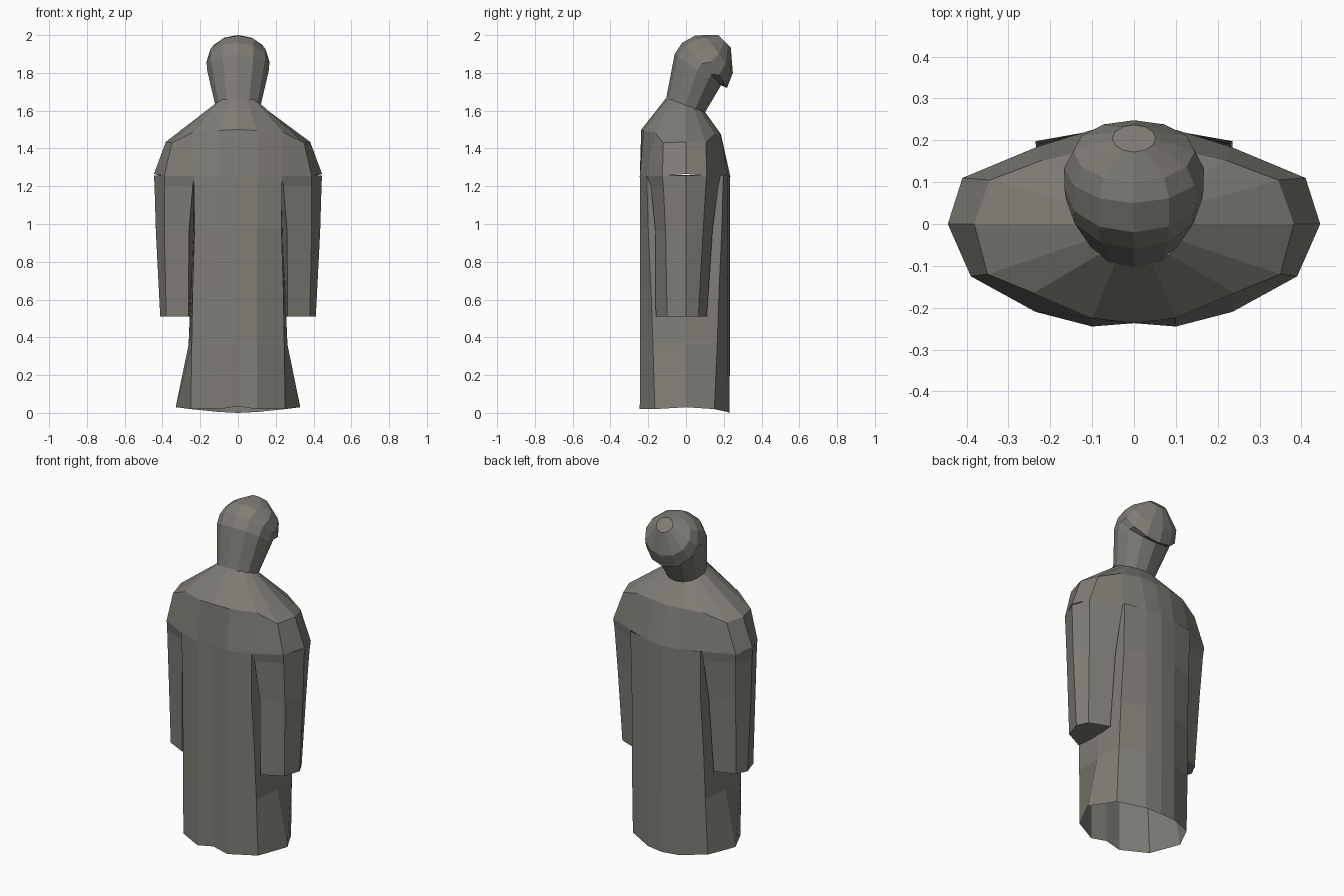
import bpy, bmesh, math

if "Cube" in bpy.data.objects:
    bpy.data.objects.remove(bpy.data.objects["Cube"])

stone = bpy.data.materials.new("warm grey stone")
stone.diffuse_color = (0.215, 0.205, 0.18, 1)
stone.use_nodes = True
stone.node_tree.nodes["Principled BSDF"].inputs["Base Color"].default_value = stone.diffuse_color


def full(half):
    """Close a half outline (x >= 0, listed from -y to +y) by mirroring it in x."""
    return half + [(-x, y, z) for x, y, z in reversed(half[1:-1])]


def loft(name, rings, cap_start=False, cap_end=False):
    """Skin rings of equal point count into a flat-shaded object."""
    bm = bmesh.new()
    rows = [[bm.verts.new(p) for p in ring] for ring in rings]
    n = len(rows[0])
    for a, b in zip(rows, rows[1:]):
        for i in range(n):
            j = (i + 1) % n
            bm.faces.new((a[i], a[j], b[j], b[i]))
    if cap_start:
        bm.faces.new(rows[0][::-1])
    if cap_end:
        bm.faces.new(rows[-1])
    bmesh.ops.recalc_face_normals(bm, faces=bm.faces)
    mesh = bpy.data.meshes.new(name)
    bm.to_mesh(mesh)
    bm.free()
    mesh.materials.append(stone)
    ob = bpy.data.objects.new(name, mesh)
    bpy.context.collection.objects.link(ob)
    return ob


# Robe: open flared skirt with an uneven hem
hem = [(0, -.235, .035), (.1, -.245, .02), (.25, -.165, .02), (.33, 0, .03),
       (.25, .15, .02), (.1, .22, .005), (0, .23, 0)]


def robe_ring(z, side, corner_x, corner_y):
    return full([(0, -.237, z), (.1, -.243, z), (corner_x, -corner_y, z), (side, 0, z),
                 (corner_x, corner_y - .01, z), (.1, .222, z), (0, .233, z)])


loft("robe", [full(hem), robe_ring(.36, .262, .245, .175), robe_ring(.65, .25, .24, .185),
              robe_ring(.98, .235, .23, .2), robe_ring(1.26, .23, .235, .208)])

# Shoulders: mantle from the arm line up to the neck
chest = [(0, -.237, 1.25), (.1, -.245, 1.25), (.235, -.21, 1.255), (.39, -.125, 1.255),
         (.445, 0, 1.265), (.41, .11, 1.255), (.23, .185, 1.255), (.1, .225, 1.25), (0, .235, 1.25)]
mantle = [(0, -.237, 1.5), (.1, -.225, 1.495), (.24, -.165, 1.485), (.35, -.12, 1.43),
          (.382, 0, 1.435), (.345, .105, 1.43), (.22, .152, 1.475), (.1, .18, 1.48), (0, .185, 1.475)]
neck = [(.118 * math.sin(a), -.103 * math.cos(a), 1.63 + .04 * math.cos(a))
        for a in (i * math.pi / 8 for i in range(9))]
loft("shoulders", [full(chest), full(mantle), full(neck)])

# Arms: sleeves hanging from the shoulders, closed at the cuff
sleeve = [
    [(.23, -.21), (.39, -.125), (.445, 0), (.41, .11), (.23, .185), (.2, 0)],
    [(.24, -.185), (.39, -.12), (.442, 0), (.405, .105), (.235, .17), (.21, 0)],
    [(.26, -.162), (.39, -.108), (.435, 0), (.395, .09), (.25, .14), (.23, 0)],
    [(.262, -.16), (.38, -.1), (.412, 0), (.38, .065), (.262, .11), (.25, 0)],
]
heights = (1.258, 1.2, .96, .51)
for side, label in ((1, "right_arm"), (-1, "left_arm")):
    loft(label, [[(side * x, y, z) for x, y in ring] for ring, z in zip(sleeve, heights)],
         cap_end=True)


# Hood: rings tipped towards +y, each set by its rear point, face point and half width
def tilted_ring(rear, face, half_width, sides=12):
    ring = []
    for i in range(sides):
        a = 2 * math.pi * i / sides
        t = (1 - math.cos(a)) / 2
        ring.append((half_width * math.sin(a),
                     rear[0] + t * (face[0] - rear[0]),
                     rear[1] + t * (face[1] - rear[1])))
    return ring


loft("hooded_head", [
    tilted_ring((-.105, 1.665), (.1, 1.59), .12),
    tilted_ring((-.06, 1.9), (.18, 1.725), .163),
    tilted_ring((-.02, 1.96), (.185, 1.735), .166),
    tilted_ring((.05, 1.998), (.217, 1.72), .167),
    tilted_ring((.1, 2.0), (.248, 1.8), .145),
    tilted_ring((.172, 2.0), (.237, 1.935), .052),
], cap_end=True)
